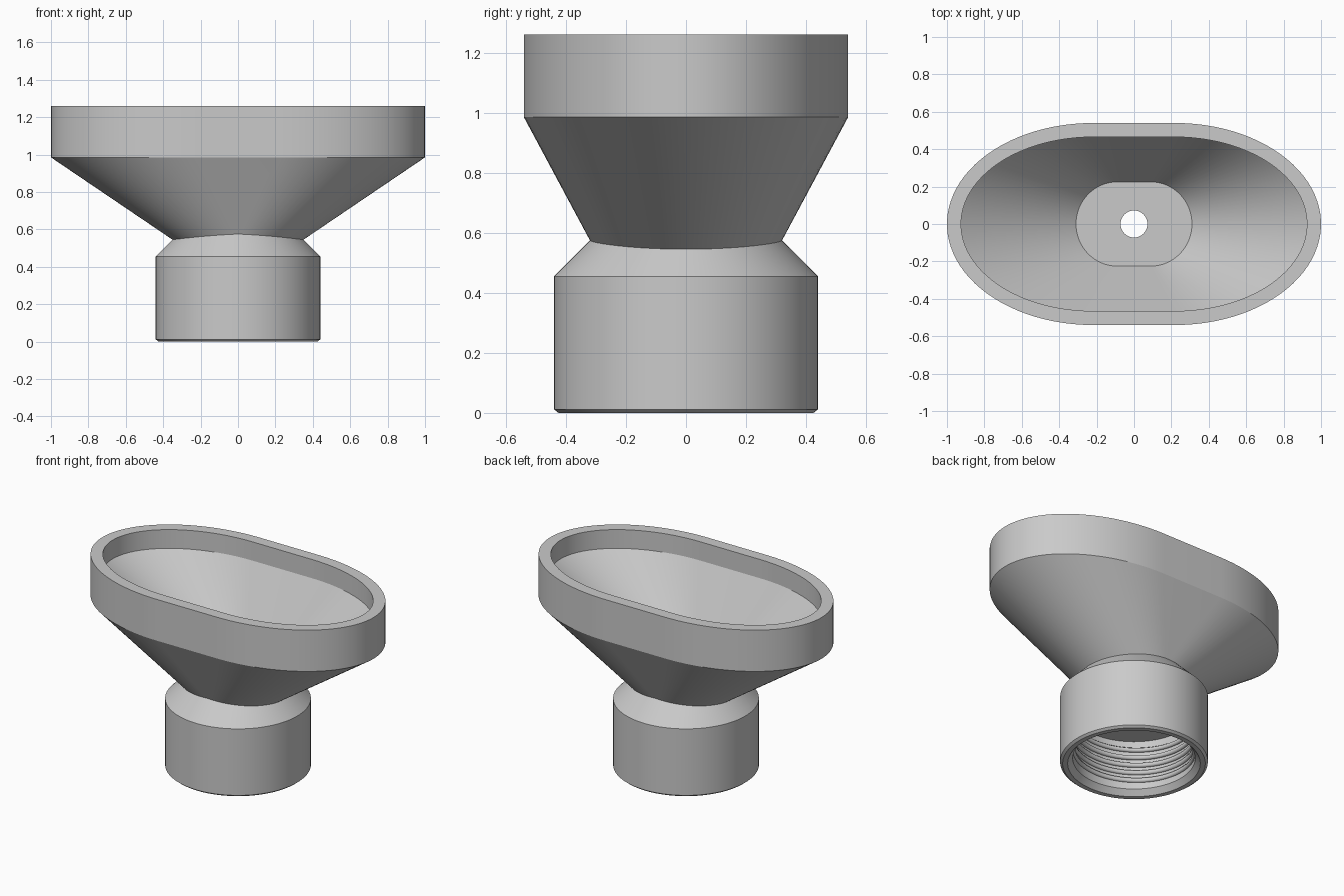
import bpy, bmesh
from math import sin, cos, pi, hypot, radians

cube = bpy.data.objects.get("Cube")
if cube:
    bpy.data.objects.remove(cube, do_unlink=True)

grey = bpy.data.materials.new("plain grey")
grey.use_nodes = True
colour = (0.59, 0.59, 0.59, 1)
grey.diffuse_color = colour
grey.node_tree.nodes["Principled BSDF"].inputs["Base Color"].default_value = colour

HALF = 48  # points on each half of a ring


def oval(flat, a, b, z):
    """Straight front and back edges joined by elliptical ends."""
    right = []
    for k in range(HALF):
        t = -pi / 2 + pi * k / (HALF - 1)
        right.append((flat + (a - flat) * cos(t), b * sin(t), z))
    return right + [(-x, -y, z) for x, y, _ in right]


def circle(r, z):
    angles = [-pi / 2 + pi * (k + 0.5) / HALF for k in range(2 * HALF)]
    return [(r * cos(t), r * sin(t), z) for t in angles]


# Neck seam follows the 45 degree shoulder of the socket
SHOULDER_R, SHOULDER_Z = 0.44, 0.455
seam = [(x, y, SHOULDER_Z + SHOULDER_R - hypot(x, y))
        for x, y, _ in oval(0.015, 0.35, 0.32, 0)]

rings = [
    # socket outside, from the shoulder up to the bowl
    circle(0.425, 0), circle(SHOULDER_R, 0.012), circle(SHOULDER_R, SHOULDER_Z), seam,
    # bowl outside and rim
    oval(0.22, 1.0, 0.54, 0.985), oval(0.22, 1.0, 0.54, 1.26),
    # bowl inside
    oval(0.22, 0.925, 0.465, 1.26), oval(0.22, 0.925, 0.465, 1.135),
    oval(0.09, 0.31, 0.225, 0.7),
    # drain hole and socket inside
    circle(0.072, 0.7), circle(0.072, 0.36), circle(0.365, 0.36),
    circle(0.365, 0.035), circle(0.395, 0),
]

bm = bmesh.new()
loops = [[bm.verts.new(p) for p in ring] for ring in rings]
for lower, upper in zip(loops, loops[1:] + loops[:1]):
    for i in range(2 * HALF):
        j = (i + 1) % (2 * HALF)
        bm.faces.new((lower[i], lower[j], upper[j], upper[i]))
bmesh.ops.recalc_face_normals(bm, faces=bm.faces)
mesh = bpy.data.meshes.new("funnel_body")
bm.to_mesh(mesh)
bm.free()
mesh.materials.append(grey)
body = bpy.data.objects.new("funnel_body", mesh)
bpy.context.collection.objects.link(body)
bpy.ops.object.select_all(action="DESELECT")
body.select_set(True)
bpy.context.view_layer.objects.active = body
bpy.ops.object.shade_smooth_by_angle(angle=radians(18))

# Screw thread inside the socket, fading out at both ends
TURNS, STEPS, PITCH = 5, 64, 0.052
curve = bpy.data.curves.new("screw_thread", "CURVE")
curve.dimensions = "3D"
curve.bevel_depth = 0.016
curve.bevel_resolution = 1
count = TURNS * STEPS + 1
spline = curve.splines.new("POLY")
spline.points.add(count - 1)
for i, point in enumerate(spline.points):
    t = 2 * pi * i / STEPS
    point.co = (0.365 * cos(t), 0.365 * sin(t), 0.06 + PITCH * i / STEPS, 1)
    point.radius = min(1, (i + 1) / 16, (count - i) / 16)
curve.materials.append(grey)
thread = bpy.data.objects.new("screw_thread", curve)
bpy.context.collection.objects.link(thread)
